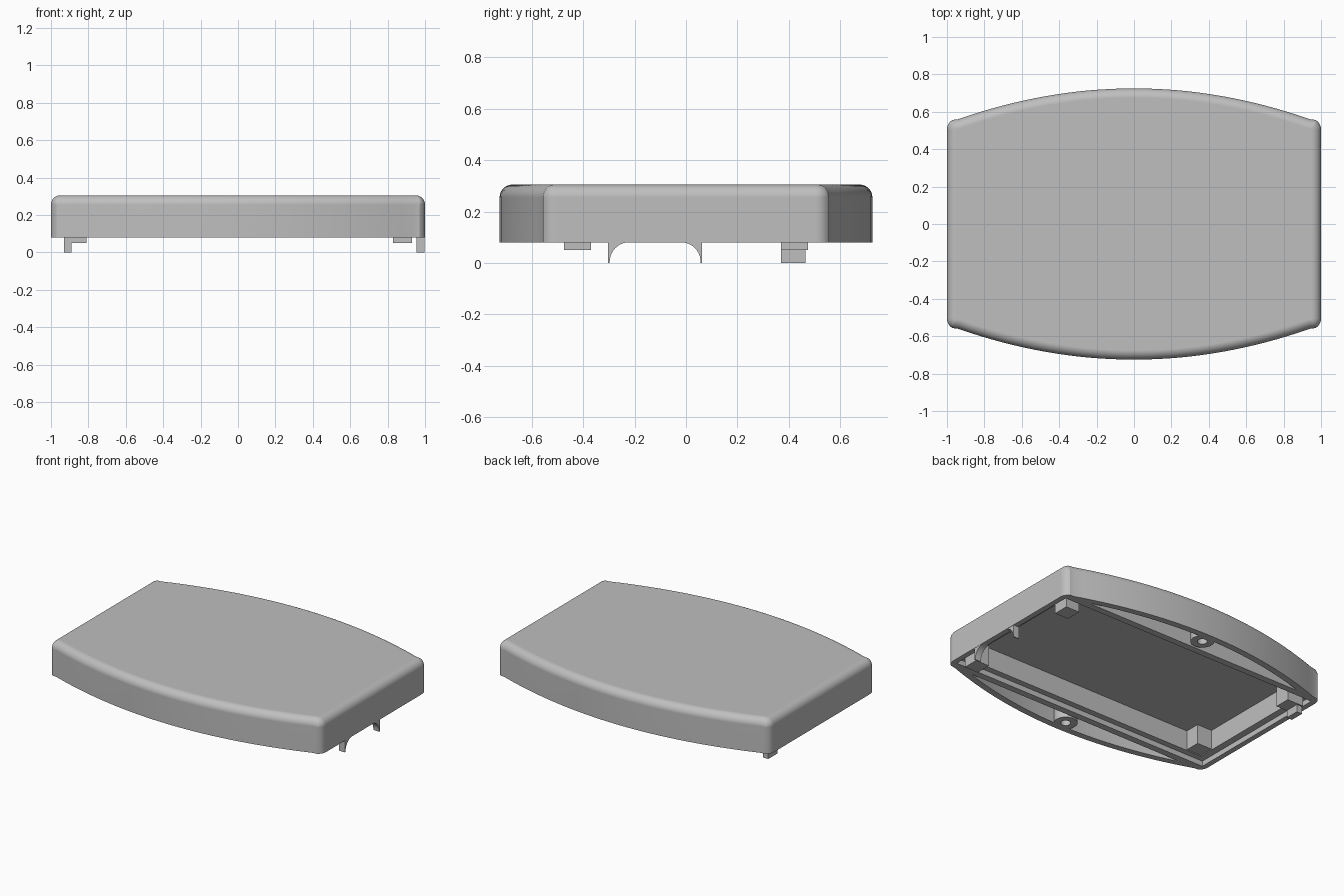
import bpy, bmesh
from math import cos, sin, pi, radians

cube = bpy.data.objects.get("Cube")
if cube:
    bpy.data.objects.remove(cube, do_unlink=True)

grey = bpy.data.materials.new("plain grey")
grey.use_nodes = True
GREY = (0.52, 0.52, 0.52, 1)
grey.diffuse_color = GREY
grey.node_tree.nodes["Principled BSDF"].inputs["Base Color"].default_value = GREY

RIM, TOP, FLOOR = 0.08, 0.305, 0.25


def finish(bm, name):
    bmesh.ops.recalc_face_normals(bm, faces=bm.faces)
    mesh = bpy.data.meshes.new(name)
    bm.to_mesh(mesh)
    bm.free()
    mesh.materials.append(grey)
    ob = bpy.data.objects.new(name, mesh)
    bpy.context.collection.objects.link(ob)
    return ob


def prism(name, points, low, high, axis="z", fillet=0):
    """Extrude a closed outline along z or x, with an optional rounded top edge."""
    place = (lambda a, b, h: (a, b, h)) if axis == "z" else (lambda a, b, h: (h, a, b))
    bm = bmesh.new()
    face = bm.faces.new([bm.verts.new(place(a, b, low)) for a, b in points])
    out = bmesh.ops.extrude_face_region(bm, geom=[face])["geom"]
    verts = [g for g in out if isinstance(g, bmesh.types.BMVert)]
    bmesh.ops.translate(bm, verts=verts, vec=place(0, 0, high - low))
    if fillet:
        edges = [g for g in out if isinstance(g, bmesh.types.BMEdge)]
        bmesh.ops.bevel(bm, geom=edges, offset=fillet, segments=8, profile=0.5,
                        affect="EDGES", clamp_overlap=False)
    return finish(bm, name)


def block(name, x, y, z):
    pts = [(x[0], y[0]), (x[1], y[0]), (x[1], y[1]), (x[0], y[1])]
    return prism(name, pts, z[0], z[1])


def bow(x, crown):
    """Bowed long side: height of the arc at x."""
    return crown - 0.172 * (x / 0.96) ** 2


def smooth(ob):
    bpy.ops.object.select_all(action="DESELECT")
    ob.select_set(True)
    bpy.context.view_layer.objects.active = ob
    bpy.ops.object.shade_smooth_by_angle(angle=radians(30))


# Cover outline: bowed front and back, straight ends, rounded corners
N = 32
half = [(0.94 - 1.88 * i / N, bow(0.94 - 1.88 * i / N, 0.725)) for i in range(N + 1)]
corner = [(0.94 + 0.06 * cos(a), 0.505 + 0.06 * sin(a))
          for a in [radians(70) * k / 6 for k in range(6)]]
back = corner + half + [(-x, y) for x, y in reversed(corner)]
outline = back + [(-x, -y) for x, y in back]
cover = prism("cover_shell", outline, RIM, TOP, fillet=0.05)

# Hollows: shallow rim rebate, main cavity, and a bowed pocket on each long side
cutters = [
    block("rebate_cutter", (-0.965, 0.965), (-0.51, 0.51), (0, 0.115)),
    block("cavity_cutter", (-0.92, 0.92), (-0.47, 0.47), (0, FLOOR)),
]
for s in (1, -1):
    arc = [(0.8 - 1.6 * i / N, s * bow(0.8 - 1.6 * i / N, 0.682)) for i in range(N + 1)]
    pts = arc + [(-0.8, s * 0.555), (0.8, s * 0.555)]
    cutters.append(prism("pocket_cutter", pts, 0, FLOOR))
bpy.context.view_layer.objects.active = cover
for c in cutters:
    m = cover.modifiers.new("hollow", "BOOLEAN")
    m.operation, m.solver, m.object = "DIFFERENCE", "EXACT", c
    bpy.ops.object.modifier_apply(modifier=m.name)
for c in cutters:
    bpy.data.objects.remove(c, do_unlink=True)
smooth(cover)
w = cover.modifiers.new("even shading", "WEIGHTED_NORMAL")
w.keep_sharp = True

# Screw bosses: tubes in the side pockets
for name, s in (("back_screw_boss", 1), ("front_screw_boss", -1)):
    bm = bmesh.new()
    seg = 32
    rings = []
    for r, z in ((0.03, FLOOR), (0.03, RIM), (0.072, RIM), (0.072, FLOOR)):
        rings.append([bm.verts.new((r * cos(2 * pi * i / seg),
                                    s * 0.64 + r * sin(2 * pi * i / seg), z))
                      for i in range(seg)])
    for a, b in zip(rings, rings[1:] + rings[:1]):
        for i in range(seg):
            j = (i + 1) % seg
            bm.faces.new((a[i], a[j], b[j], b[i]))
    smooth(finish(bm, name))

# Corner posts standing in the cavity
DEEP = FLOOR + 0.01
block("back_left_post", (0.83, 0.93), (0.37, 0.475), (0.05, DEEP))
block("front_left_post", (0.83, 0.93), (-0.475, -0.37), (0.05, DEEP))
block("back_right_post", (-0.93, -0.81), (0.37, 0.475), (0.05, DEEP))
block("front_right_post", (-0.93, -0.81), (-0.475, -0.37), (0.12, DEEP))
block("right_catch", (-0.93, -0.89), (0.37, 0.465), (0, 0.12))

# Two curved lugs under the left end wall, mirrored about their middle
MID, REACH, R = -0.12, 0.183, 0.075
for name, s in (("left_lug_back", 1), ("left_lug_front", -1)):
    pts = [(MID + s * REACH, 0.12), (MID + s * REACH, 0.003)]
    pts += [(MID + s * (REACH - 0.006 - R * (1 - cos(a))), 0.003 + R * sin(a) * 1.03)
            for a in [pi / 2 * k / 10 for k in range(11)]]
    pts.append((MID + s * (REACH - 0.006 - R), 0.12))
    lug = prism(name, [(y, z - 0.003 if z < 0.01 else z) for y, z in pts], 0.955, 0.998, axis="x")
    smooth(lug)
